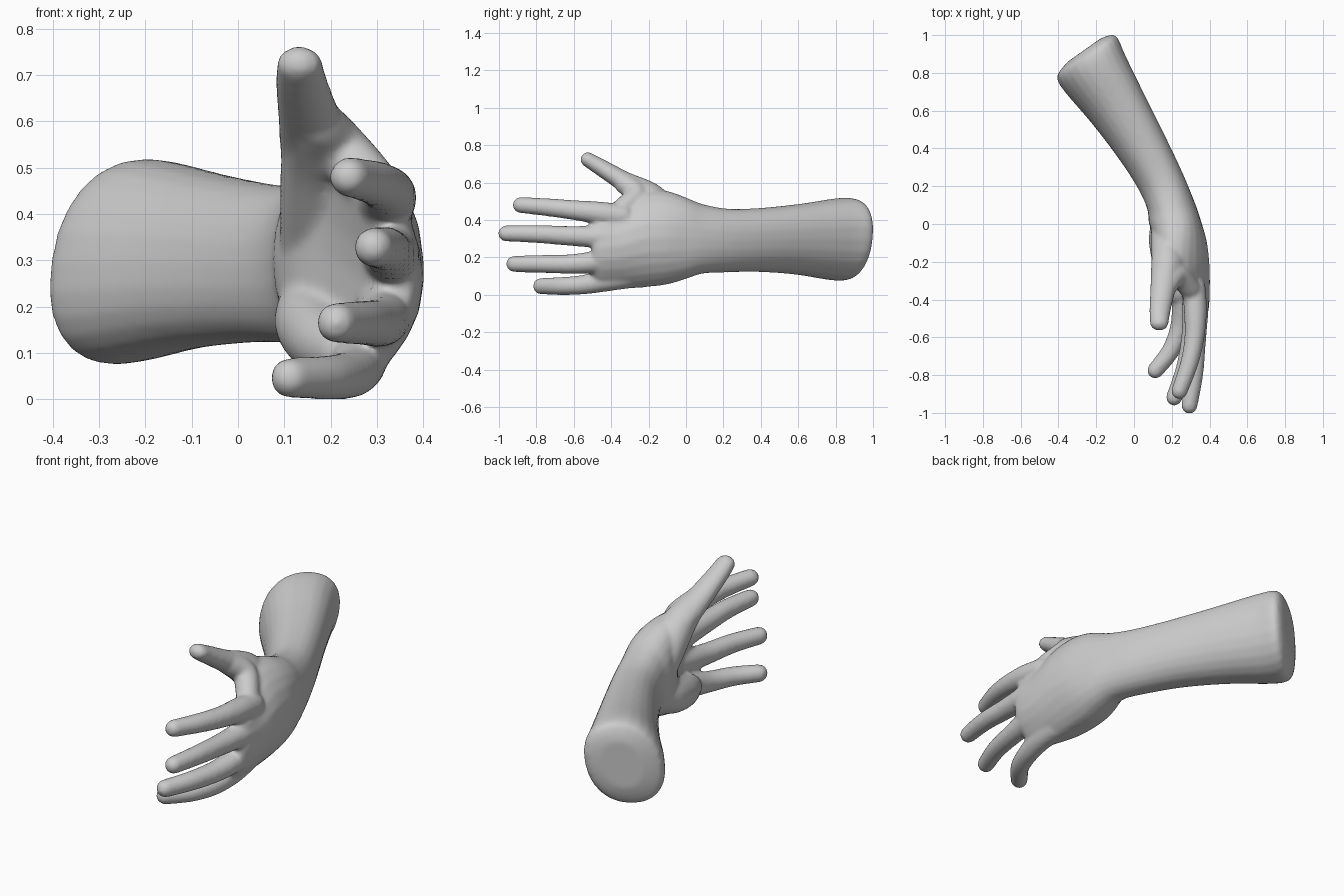
import bpy, bmesh, math
from mathutils import Vector

cube = bpy.data.objects.get("Cube")
if cube:
    bpy.data.objects.remove(cube, do_unlink=True)

SIDES = 24


def spline(keys, steps=5):
    """Smooth curve through tuples of any length."""
    k = [Vector(a) for a in keys]
    k = [k[0]] + k + [k[-1]]
    out = []
    for a, b, c, d in zip(k, k[1:], k[2:], k[3:]):
        for i in range(steps):
            t = i / steps
            out.append((b * 2 + (c - a) * t + (a * 2 - b * 5 + c * 4 - d) * t**2
                        + (b * 3 - a - c * 3 + d) * t**3) / 2)
    return out + [k[-1]]


def skin(bm, rings):
    """Closed surface through a row of rings."""
    loops = [[bm.verts.new(p) for p in ring] for ring in rings]
    for a, b in zip(loops, loops[1:]):
        for i in range(SIDES):
            j = (i + 1) % SIDES
            bm.faces.new((a[i], a[j], b[j], b[i]))
    bm.faces.new(loops[0][::-1])
    bm.faces.new(loops[-1])


def full(v):
    """Make an oval slightly fuller at its diagonals."""
    return math.copysign(abs(v) ** 0.9, v)


def section(x0, y0, x1, y1, low, high, lean, bend_low, bend_high):
    """Leaning oval, curled towards the palm at its lower and upper edge."""
    ring = []
    for i in range(SIDES):
        a = 2 * math.pi * i / SIDES
        s = full(math.sin(a))
        across = (full(math.cos(a)) + lean * s) / math.hypot(1, lean)
        curl = (bend_high if s > 0 else bend_low) * s * s
        ring.append(((x0 + x1) / 2 + (x1 - x0) / 2 * across - curl,
                     (y0 + y1) / 2 + (y1 - y0) / 2 * across,
                     (low + high) / 2 + (high - low) / 2 * s))
    return ring


def tube(bm, keys, wide=1.0):
    """Tapered tube with round ends through (x, y, z, radius) points."""
    pts = spline(keys)
    pos = [p.to_3d() for p in pts]
    rad = [p[3] for p in pts]
    tan = [(pos[min(i + 1, len(pos) - 1)] - pos[max(i - 1, 0)]).normalized()
           for i in range(len(pos))]
    caps = [math.radians(d) for d in (18, 36, 54, 72, 85)]
    row = [(pos[0] - tan[0] * rad[0] * math.sin(a), rad[0] * math.cos(a), tan[0])
           for a in reversed(caps)]
    row += list(zip(pos, rad, tan))
    row += [(pos[-1] + tan[-1] * rad[-1] * math.sin(a), rad[-1] * math.cos(a), tan[-1])
            for a in caps]
    rings = []
    for p, r, t in row:
        u = t.cross(Vector((0, 0, 1))).normalized()
        v = u.cross(t)
        rings.append([p + (u * wide * math.cos(a) + v * math.sin(a)) * r
                      for a in (2 * math.pi * i / SIDES for i in range(SIDES))])
    skin(bm, rings)


bm = bmesh.new()

# Forearm, wrist and cupped palm
skin(bm, [section(*k) for k in spline([
    (-0.35, 0.86, -0.18, 0.98, 0.18, 0.43, 0.2, 0, 0),
    (-0.392, 0.81, -0.125, 1.0, 0.12, 0.48, 0.2, 0, 0),
    (-0.406, 0.77, -0.088, 0.985, 0.08, 0.513, 0.2, 0, 0),
    (-0.365, 0.70, -0.046, 0.89, 0.078, 0.517, 0.2, 0, 0),
    (-0.22, 0.53, 0.062, 0.67, 0.108, 0.487, 0.2, 0, 0),
    (-0.08, 0.345, 0.172, 0.45, 0.122, 0.465, 0.15, 0, 0),
    (0.02, 0.19, 0.262, 0.26, 0.12, 0.46, 0.1, 0, 0),
    (0.07, 0.08, 0.327, 0.10, 0.113, 0.485, 0, 0, 0),
    (0.08, 0.0, 0.36, 0.0, 0.085, 0.52, 0, 0, 0),
    (0.12, -0.10, 0.387, -0.10, 0.055, 0.555, 0, 0.03, 0.04),
    (0.20, -0.22, 0.40, -0.22, 0.04, 0.56, 0, 0.06, 0.08),
    (0.265, -0.35, 0.402, -0.35, 0.03, 0.495, 0, 0.09, 0.07),
    (0.30, -0.46, 0.395, -0.46, 0.035, 0.47, 0, 0.09, 0.045),
    (0.315, -0.50, 0.375, -0.50, 0.08, 0.43, 0, 0.07, 0.035),
])])

# Fleshy heel of the palm below the little finger
tube(bm, [(0.165, 0.02, 0.21, 0.075), (0.162, -0.10, 0.165, 0.083),
          (0.19, -0.24, 0.125, 0.077), (0.235, -0.36, 0.10, 0.065)])

# Fleshy base of the thumb
tube(bm, [(0.17, 0.02, 0.29, 0.08), (0.175, -0.09, 0.41, 0.085),
          (0.175, -0.19, 0.515, 0.083), (0.165, -0.30, 0.585, 0.063)])

# Thumb
tube(bm, [(0.175, -0.20, 0.535, 0.068), (0.155, -0.33, 0.605, 0.055),
          (0.138, -0.45, 0.678, 0.046), (0.133, -0.525, 0.723, 0.04)], 1.25)

# Web between thumb and index finger
tube(bm, [(0.175, -0.33, 0.595, 0.055), (0.225, -0.265, 0.535, 0.062),
          (0.295, -0.34, 0.46, 0.057)])

# Index, middle, ring and little finger
fingers = [
    [(0.317, -0.34, 0.42, 0.063), (0.325, -0.46, 0.437, 0.061), (0.32, -0.60, 0.453, 0.053),
     (0.292, -0.74, 0.468, 0.048), (0.24, -0.885, 0.48, 0.043)],
    [(0.33, -0.34, 0.31, 0.065), (0.333, -0.46, 0.31, 0.061), (0.328, -0.62, 0.315, 0.053),
     (0.318, -0.80, 0.325, 0.048), (0.293, -0.962, 0.328, 0.043)],
    [(0.315, -0.34, 0.20, 0.063), (0.315, -0.46, 0.18, 0.061), (0.303, -0.60, 0.165, 0.053),
     (0.268, -0.77, 0.165, 0.048), (0.213, -0.918, 0.165, 0.044)],
    [(0.255, -0.32, 0.10, 0.067), (0.26, -0.43, 0.077, 0.06), (0.242, -0.55, 0.054, 0.052),
     (0.195, -0.67, 0.047, 0.048), (0.113, -0.775, 0.046, 0.044)],
]
for finger in fingers:
    tube(bm, finger)

bmesh.ops.recalc_face_normals(bm, faces=bm.faces)
mesh = bpy.data.meshes.new("hand_and_forearm")
bm.to_mesh(mesh)
bm.free()
mesh.shade_smooth()
hand = bpy.data.objects.new("hand_and_forearm", mesh)
bpy.context.collection.objects.link(hand)

# Plain grey skin
skin_grey = bpy.data.materials.new("plain_grey")
skin_grey.use_nodes = True
grey = (0.6, 0.6, 0.6, 1)
skin_grey.diffuse_color = grey
skin_grey.node_tree.nodes["Principled BSDF"].inputs["Base Color"].default_value = grey
mesh.materials.append(skin_grey)

# Fuse the parts and soften where they meet
fuse = hand.modifiers.new("fuse", 'REMESH')
fuse.mode = 'VOXEL'
fuse.voxel_size = 0.01
fuse.use_smooth_shade = True
soften = hand.modifiers.new("soften", 'SMOOTH')
soften.factor = 0.5
soften.iterations = 10
